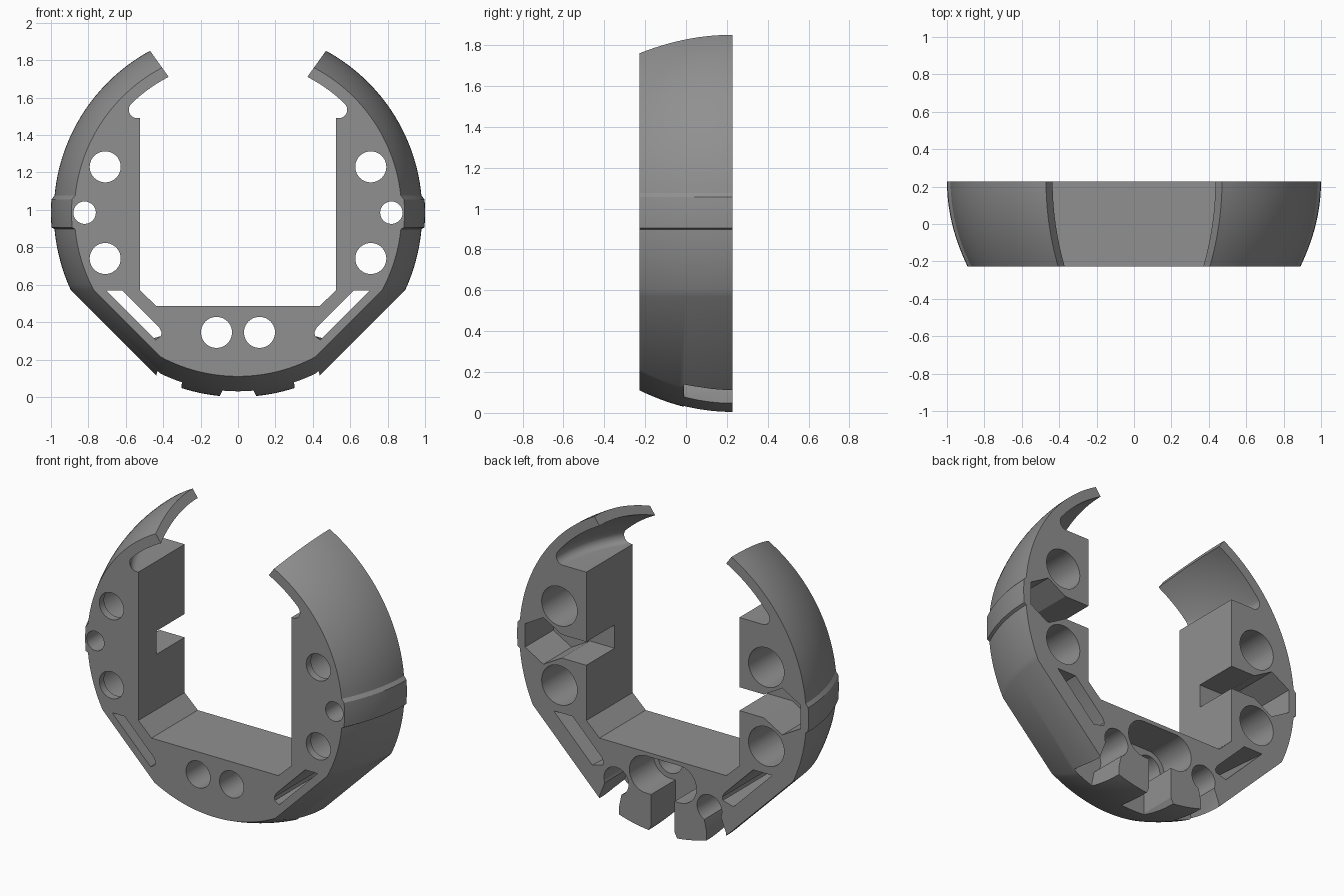
import bpy, bmesh, math
from mathutils import Vector

if "Cube" in bpy.data.objects:
    bpy.data.objects.remove(bpy.data.objects["Cube"])

CZ = 0.985          # height of the ring centre
YB = 0.227          # half depth
WALL = 0.06         # thickness of the upper arms

grey = bpy.data.materials.new("mid_grey")
grey.diffuse_color = (0.28, 0.28, 0.28, 1)
grey.use_nodes = True
grey.node_tree.nodes["Principled BSDF"].inputs["Base Color"].default_value = grey.diffuse_color


def make_object(name, bm):
    bmesh.ops.recalc_face_normals(bm, faces=bm.faces)
    me = bpy.data.meshes.new(name)
    bm.to_mesh(me)
    bm.free()
    ob = bpy.data.objects.new(name, me)
    bpy.context.collection.objects.link(ob)
    me.materials.append(grey)
    return ob


def loft(name, sections):
    """Join matching (x, z) loops placed at several y positions, capping both ends."""
    bm = bmesh.new()
    rings = [[bm.verts.new((x, y, z)) for x, z in pts] for y, pts in sections]
    n = len(rings[0])
    for a, b in zip(rings, rings[1:]):
        for i in range(n):
            j = (i + 1) % n
            bm.faces.new((a[i], a[j], b[j], b[i]))
    bm.faces.new(rings[0])
    bm.faces.new(rings[-1])
    return make_object(name, bm)


def arc(cx, cz, r, a0, a1, n):
    return [(cx + r * math.cos(a0 + (a1 - a0) * i / n),
             cz + r * math.sin(a0 + (a1 - a0) * i / n)) for i in range(n + 1)]


def tip_angle(r):
    """Angle where a circle of radius r meets the slanted cut at the arm tip."""
    px, pz, dx, dz = 0.37, 0.725, 0.10, 0.14
    a, b, c = dx * dx + dz * dz, 2 * (px * dx + pz * dz), px * px + pz * pz - r * r
    t = (-b + math.sqrt(b * b - 4 * a * c)) / (2 * a)
    return math.atan2(pz + dz * t, px + dx * t)


def half_section(y):
    """Right half of the ring outline, from bottom centre round to floor centre."""
    r = 0.985 - 0.11 * ((YB - y) / (2 * YB)) ** 2
    ri = r - WALL
    a1 = math.asin(-0.415 / r)
    # bottom arc, flat diagonal, then side arc with the raised band
    pts = arc(0, CZ, r, -math.pi / 2, -math.pi / 2 - a1, 14)
    pts += arc(0, CZ, r, a1, math.asin(-0.088 / r), 10)
    pts += arc(0, CZ, r + 0.015, math.asin(-0.078 / r), math.asin(0.07 / r), 6)
    pts += arc(0, CZ, r, math.asin(0.092 / r), tip_angle(r), 28)
    # inside of the arm, fillet, and the block with its chamfered floor corner
    f = 0.045
    fz = 1.49 + f - CZ
    fx = math.sqrt((ri - f) ** 2 - fz ** 2)
    af = math.atan2(fz, fx)
    pts += arc(0, CZ, ri, tip_angle(ri), af, 16)
    pts += arc(fx, fz + CZ, f, af, -math.pi / 2, 10)[1:]
    pts += [(0.525, 1.49), (0.525, 0.57), (0.435, 0.485)]
    return pts


def full_section(y):
    right = half_section(y)
    return right + [(-x, z) for x, z in reversed(right[1:])]


steps = 14
body = loft("ring_body", [(y, full_section(y)) for y in
                          [-YB + 2 * YB * i / steps for i in range(steps + 1)]])


def cut(pts, y0, y1=0.3, back=None):
    cutter = loft("cutter", [(y0, pts), (y1, back or pts)])
    cutter.hide_render = True
    mod = body.modifiers.new("cut", 'BOOLEAN')
    mod.operation = 'DIFFERENCE'
    mod.solver = 'EXACT'
    mod.object = cutter
    bpy.context.view_layer.objects.active = body
    bpy.ops.object.modifier_apply(modifier=mod.name)
    bpy.data.objects.remove(cutter, do_unlink=True)


def circle(x, z, r, n=40, turn=0.0):
    return arc(x, z, r, turn, turn + 2 * math.pi * (n - 1) / n, n - 1)


def slot(edge):
    """Diagonal slot with a level top and a rounded lower end."""
    return ([(0.57 + edge, 0.57), (0.62, 0.57)]
            + [(0.42, 0.37), (0.408, 0.345), (0.412, 0.325)]
            + [(0.305 + edge, 0.305)])


for s in (1, -1):
    side = lambda pts: [(s * x, z) for x, z in pts]
    # magnet holes with a narrower front lip
    for z in (1.23, 0.74):
        cut(side(circle(0.71, z, 0.083)), -0.3)
        cut(side(circle(0.71, z, 0.122)), -0.18)
    # bolt hole, hexagonal pocket and its entry channel
    cut(side(circle(0.82, CZ, 0.06, 32)), -0.3)
    cut(side(circle(0.82, CZ, 0.145, 6, math.pi / 6)), -0.05)
    cut(side([(0.45, CZ - 0.0725), (0.75, CZ - 0.0725),
              (0.75, CZ + 0.0725), (0.45, CZ + 0.0725)]), -0.05)
    # diagonal slot, widening to the rear
    cut(side(slot(0.135)), -0.23, 0.23, side(slot(0.18)))
    # bottom holes
    cut(side(circle(0.115, 0.345, 0.083)), -0.3)
    # outer bottom pocket open to the underside
    cut(side(circle(0.32, 0.25, 0.085)), -0.01)
    cut(side([(0.27, 0.24), (0.39, 0.24), (0.435, 0.125), (0.435, -0.1),
              (0.305, -0.1), (0.30, 0.10)]), -0.01)

# wide central pocket and its opening through the underside
cut(arc(0.115, 0.345, 0.115, -math.pi / 2, math.pi / 2, 20)
    + arc(-0.115, 0.345, 0.115, math.pi / 2, 1.5 * math.pi, 20), -0.01)
cut([(-0.10, -0.1), (0.10, -0.1), (0.10, 0.0), (0.08, 0.04), (0.08, 0.3),
     (-0.08, 0.3), (-0.08, 0.04), (-0.10, 0.0)], -0.01)

bpy.ops.object.select_all(action='DESELECT')
body.select_set(True)
bpy.context.view_layer.objects.active = body
bpy.ops.object.shade_smooth_by_angle(angle=math.radians(25))
